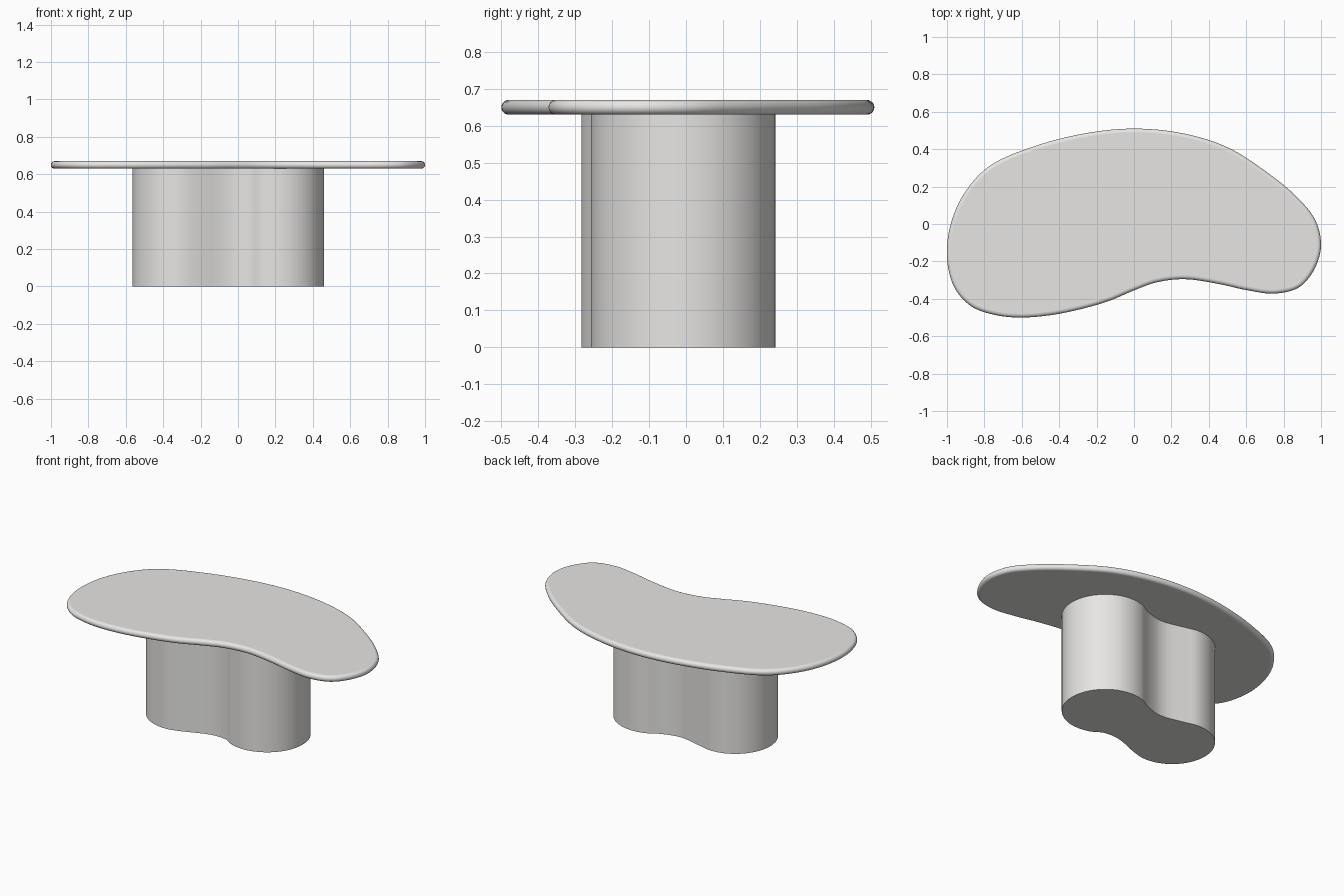
import bpy, bmesh, math
from mathutils import Vector

if "Cube" in bpy.data.objects:
    bpy.data.objects.remove(bpy.data.objects["Cube"])

mat = bpy.data.materials.new("warm light grey")
mat.diffuse_color = (0.80, 0.79, 0.77, 1)
mat.use_nodes = True
mat.node_tree.nodes["Principled BSDF"].inputs["Base Color"].default_value = mat.diffuse_color


def smooth_loop(pts, steps):
    """Closed Catmull-Rom curve through the points (centripetal knots)."""
    P = [Vector(p) for p in pts]
    n, out = len(P), []
    for i in range(n):
        p0, p1, p2, p3 = (P[(i + k) % n] for k in (-1, 0, 1, 2))
        t0 = 0
        t1 = t0 + (p1 - p0).length ** 0.5
        t2 = t1 + (p2 - p1).length ** 0.5
        t3 = t2 + (p3 - p2).length ** 0.5
        for s in range(steps):
            t = t1 + (t2 - t1) * s / steps
            a1 = p0.lerp(p1, (t - t0) / (t1 - t0))
            a2 = p1.lerp(p2, (t - t1) / (t2 - t1))
            a3 = p2.lerp(p3, (t - t2) / (t3 - t2))
            b1 = a1.lerp(a2, (t - t0) / (t2 - t0))
            b2 = a2.lerp(a3, (t - t1) / (t3 - t1))
            out.append(b1.lerp(b2, (t - t1) / (t2 - t1)))
    return out


def loft(name, loop, profile):
    """Stack inset copies of a loop; profile = (inset, z) from bottom to top."""
    n = len(loop)
    normals = []
    for i in range(n):
        d = (loop[(i + 1) % n] - loop[i - 1]).normalized()
        normals.append(Vector((d.y, -d.x)))
    bm = bmesh.new()
    rings = [[bm.verts.new((*(p - nm * inset), z)) for p, nm in zip(loop, normals)]
             for inset, z in profile]
    for a, b in zip(rings, rings[1:]):
        for i in range(n):
            j = (i + 1) % n
            bm.faces.new((a[i], a[j], b[j], b[i])).smooth = True
    bm.faces.new(rings[0][::-1])
    bm.faces.new(rings[-1])
    me = bpy.data.meshes.new(name)
    bm.to_mesh(me)
    bm.free()
    me.materials.append(mat)
    ob = bpy.data.objects.new(name, me)
    bpy.context.collection.objects.link(ob)
    return ob


# Kidney-shaped tabletop with a rounded rim
outline = [(1.0, -.12), (.97, .02), (.87, .145), (.72, .27), (.5, .41), (.26, .485),
           (0, .51), (-.26, .485), (-.55, .41), (-.78, .305), (-.91, .16), (-.98, 0),
           (-1.0, -.18), (-.96, -.34), (-.87, -.44), (-.74, -.487), (-.6, -.5),
           (-.4, -.48), (-.15, -.417), (0, -.355), (.12, -.312), (.27, -.295),
           (.45, -.32), (.6, -.353), (.75, -.372), (.88, -.34), (.96, -.25)]
r = 0.02
rim = [(r - r * math.cos(a), 0.65 + r * math.sin(a))
       for a in (math.radians(-90 + 15 * k) for k in range(13))]
loft("tabletop", smooth_loop(outline, 6), rim)


# Two-lobed pedestal: two round ends joined by a soft waist
def arc(cx, cy, rad, a0, a1, count):
    return [(cx + rad * math.cos(math.radians(a0 + (a1 - a0) * k / count)),
             cy + rad * math.sin(math.radians(a0 + (a1 - a0) * k / count)))
            for k in range(count + 1)]


base = (arc(.21, -.007, .25, -128, 128, 14) + [(-.07, .158)]
        + arc(-.32, -.038, .245, 68, 292, 12) + [(-.05, -.202)])
loft("pedestal", smooth_loop(base, 4), [(0, 0), (0, 0.632)])
